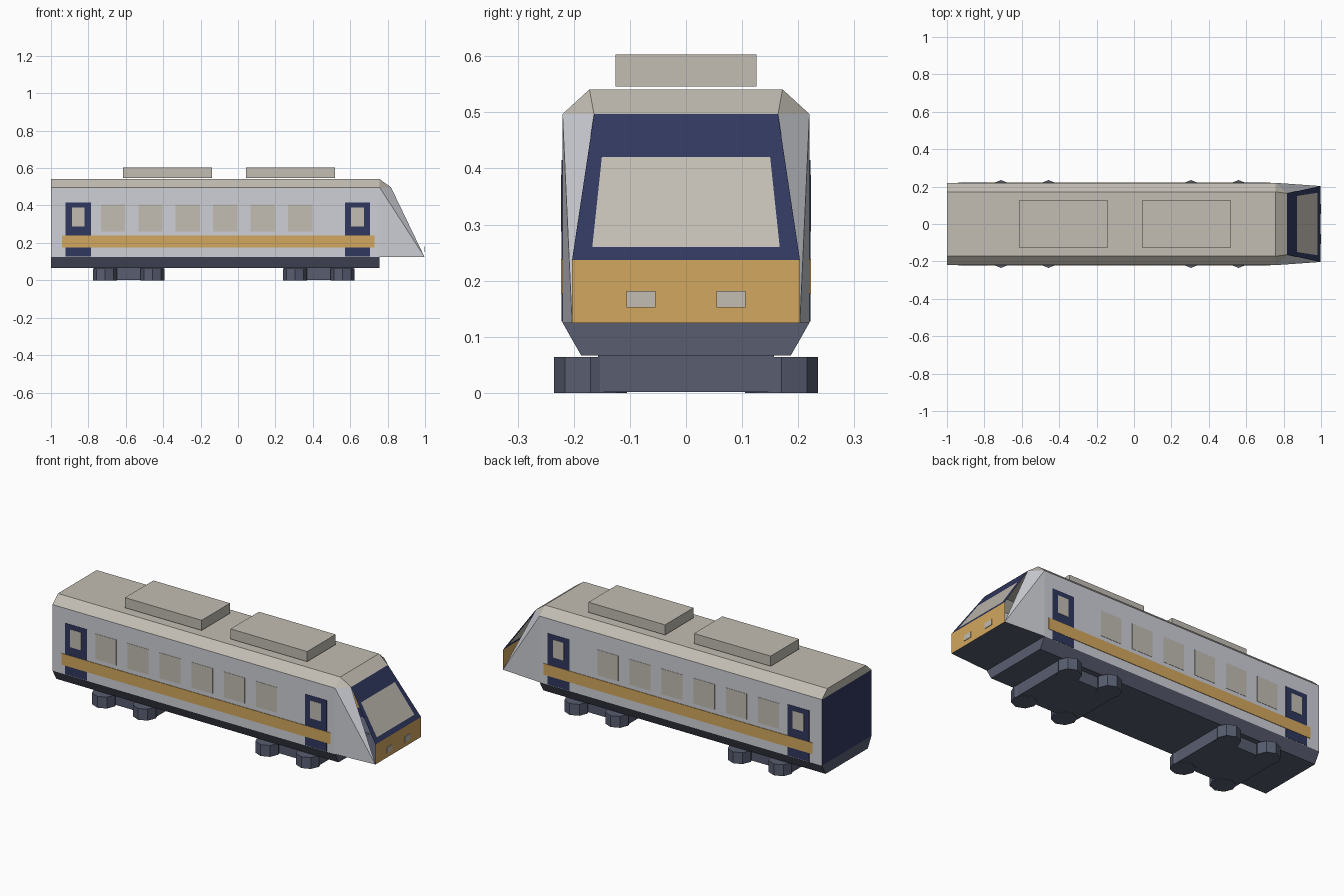
import bpy, bmesh, math
from mathutils import Vector

if "Cube" in bpy.data.objects:
    bpy.data.objects.remove(bpy.data.objects["Cube"])


def material(name, rgb):
    lin = [((c / 255 + 0.055) / 1.055) ** 2.4 for c in rgb]
    m = bpy.data.materials.new(name)
    m.diffuse_color = (*lin, 1)
    m.use_nodes = True
    m.node_tree.nodes["Principled BSDF"].inputs["Base Color"].default_value = m.diffuse_color
    return m


BODY = material("light_grey", (206, 208, 214))
STONE = material("warm_stone", (194, 189, 179))
NAVY = material("navy", (48, 56, 94))
ORANGE = material("orange", (210, 167, 94))
SLATE = material("slate", (88, 93, 112))
MATS = [BODY, STONE, NAVY, ORANGE, SLATE]


def finish(name, bm, mats):
    me = bpy.data.meshes.new(name)
    bm.to_mesh(me)
    bm.free()
    for m in mats:
        me.materials.append(m)
    ob = bpy.data.objects.new(name, me)
    bpy.context.collection.objects.link(ob)
    return ob


def shell(name, faces, centre=(0.3, 0, 0.3)):
    """Open surface from (material, corner points), turned to face outward."""
    bm = bmesh.new()
    for mat, pts in faces:
        f = bm.faces.new([bm.verts.new(p) for p in pts])
        f.material_index = MATS.index(mat)
        f.normal_update()
        if f.normal.dot(f.calc_center_median() - Vector(centre)) < 0:
            f.normal_flip()
    bmesh.ops.remove_doubles(bm, verts=bm.verts, dist=1e-5)
    return finish(name, bm, MATS)


def box(name, x, y, z, mat):
    bm = bmesh.new()
    bmesh.ops.create_cube(bm, size=1)
    for v in bm.verts:
        v.co = [r[0] if c < 0 else r[1] for r, c in zip((x, y, z), v.co)]
    return finish(name, bm, [mat])


def flip(pts):
    return [(x, -y, z) for x, y, z in pts]


# Car body: half section from skirt bottom to roof, run along x
X0, X1 = -1.0, 0.757
half = [(0.187, 0.067), (0.22, 0.125), (0.22, 0.497), (0.172, 0.541)]
bands = [SLATE, BODY, STONE]
faces = []
for i, mat in enumerate(bands):
    (ya, za), (yb, zb) = half[i], half[i + 1]
    side = [(X0, ya, za), (X1, ya, za), (X1, yb, zb), (X0, yb, zb)]
    faces += [(mat, side), (mat, flip(side))]
    end = [(X0, -ya, za), (X0, ya, za), (X0, yb, zb), (X0, -yb, zb)]
    faces.append(([SLATE, NAVY, STONE][i], end))
    if i == 0:
        faces.append((SLATE, [(X1, y, z) for _, y, z in end]))
for (y, z), mat in ((half[0], SLATE), (half[3], STONE)):
    faces.append((mat, [(X0, -y, z), (X1, -y, z), (X1, y, z), (X0, y, z)]))
shell("car_body", faces)

# Nose: sloped sides, roof lip and floor, left open beside the windscreen
XT, XN = 0.818, 0.997
roof, shoulder, sill = (X1, 0.172, 0.541), (X1, 0.22, 0.497), (X1, 0.22, 0.125)
brow, chin = (XT, 0.164, 0.497), (XN, 0.203, 0.125)
faces = []
for mat, tri in ((STONE, [roof, shoulder, brow]),
                 (BODY, [shoulder, brow, chin]),
                 (BODY, [shoulder, chin, sill])):
    faces += [(mat, tri), (mat, flip(tri))]
for mat, (a, b) in ((STONE, (roof, brow)), (SLATE, (sill, chin))):
    faces.append((mat, [a, b] + flip([b, a])))
shell("nose", faces)

# Cab front: navy frame around the windscreen, upright orange panel below
ZT, ZB = 0.497, 0.237


def slope(y, z):
    return (XT + (XN - XT) * (ZT - z) / (ZT - ZB), y, z)


outer = [slope(-0.164, ZT), slope(0.164, ZT), slope(0.203, ZB), slope(-0.203, ZB)]
inner = [slope(-0.15, 0.42), slope(0.15, 0.42), slope(0.167, 0.26), slope(-0.167, 0.26)]
faces = [(STONE, inner)]
for i in range(4):
    j = (i + 1) % 4
    faces.append((NAVY, [outer[i], outer[j], inner[j], inner[i]]))
faces.append((ORANGE, [outer[3], outer[2], chin] + flip([chin])))
shell("cab_front", faces)

# Painted side details and headlights, mirrored left and right
for s, tag in ((-1, "near"), (1, "far")):
    def plate(name, x, z, t, mat):
        box(f"{name}_{tag}", x, sorted((s * 0.2195, s * (0.22 + t))), z, mat)

    for n, x in enumerate((-0.922, 0.571)):
        plate(f"door_{n}", (x, x + 0.136), (0.127, 0.415), 0.0015, NAVY)
        plate(f"door_window_{n}", (x + 0.034, x + 0.102), (0.288, 0.388), 0.003, STONE)
    for n in range(6):
        x = -0.733 + n * 0.2
        plate(f"window_{n}", (x, x + 0.13), (0.262, 0.405), 0.0015, STONE)
    plate("stripe", (-0.942, 0.731), (0.176, 0.239), 0.003, ORANGE)
    box(f"headlight_{tag}", (XN - 0.001, 1.0), sorted((s * 0.054, s * 0.106)),
        (0.152, 0.182), STONE)

# Roof units
for n, x in enumerate((-0.615, 0.042)):
    box(f"roof_unit_{n}", (x, x + 0.477), (-0.126, 0.126), (0.546, 0.603), STONE)

# Bogies: a frame with eight-sided upright corner drums
for n, cx in enumerate((-0.584, 0.432)):
    box(f"bogie_frame_{n}", (cx - 0.185, cx + 0.185), (-0.157, 0.157), (0.002, 0.068), SLATE)
    bm = bmesh.new()
    for sx in (-1, 1):
        for sy in (-1, 1):
            r = bmesh.ops.create_cone(bm, cap_ends=True, segments=8,
                                      radius1=0.065, radius2=0.065, depth=0.064)
            bmesh.ops.translate(bm, verts=r["verts"],
                                vec=(cx + sx * 0.127, sy * 0.17, 0.032))
    finish(f"bogie_wheels_{n}", bm, [SLATE])
